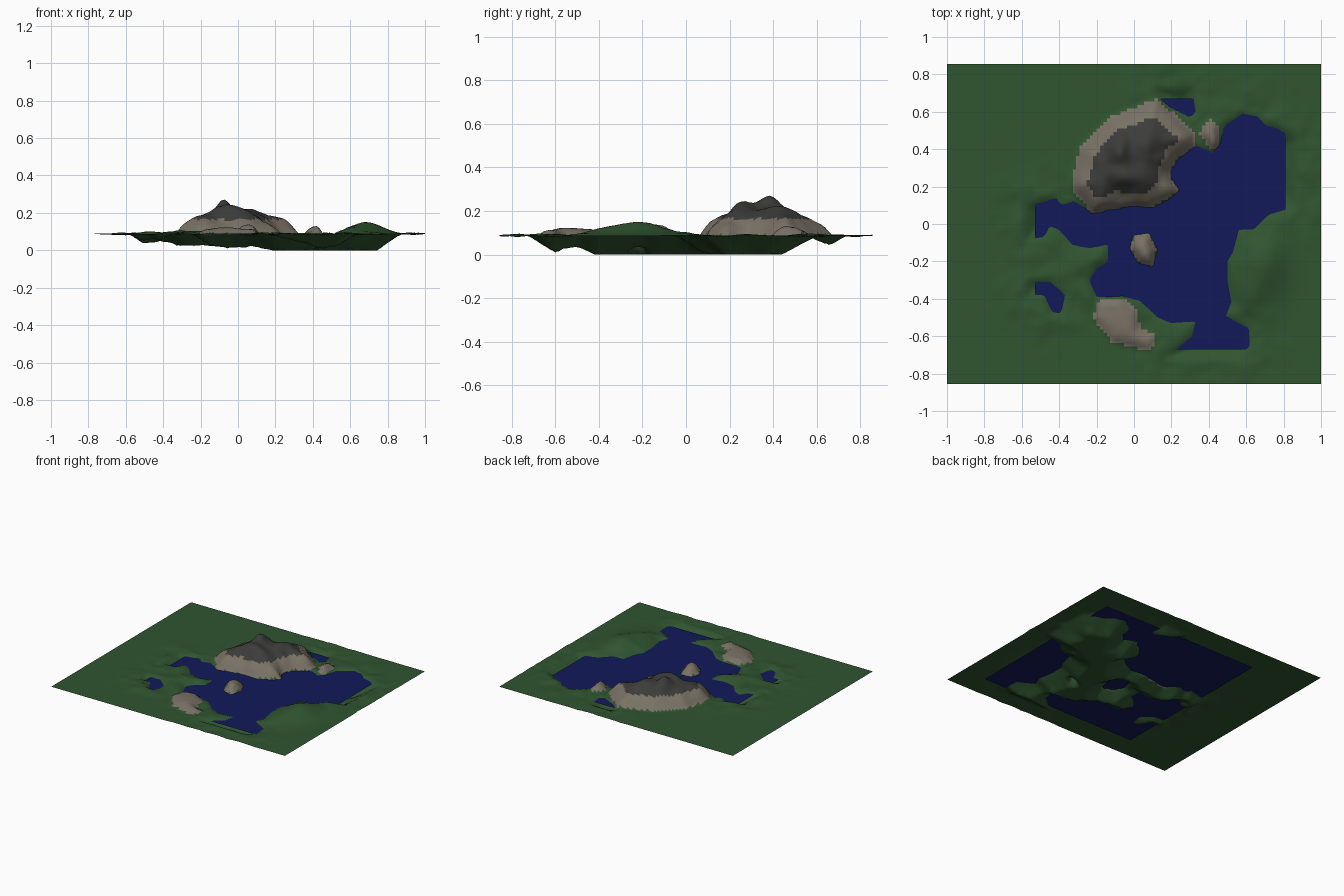
import bpy, bmesh, math
from mathutils import Vector, noise

if "Cube" in bpy.data.objects:
    bpy.data.objects.remove(bpy.data.objects["Cube"])

HX, HY = 1.0, 0.855      # half size of the land
BASE, WATER = 0.086, 0.079
NX, NY = 110, 94

# shore outlines
LAKE = [(-.57,.10), (-.47,.12), (-.42,.14), (-.39,.10), (-.32,.12), (-.22,.06), (-.1,.085), (0,.10), (.1,.085),
        (.2,.14), (.24,.18), (.20,.22), (.19,.28), (.24,.35), (.33,.42), (.42,.38), (.46,.43), (.48,.52),
        (.58,.59), (.66,.57), (.70,.53), (.77,.51), (.86,.45), (.86,.09), (.72,.05), (.64,-.03), (.56,-.03),
        (.53,-.15), (.50,-.2), (.50,-.30), (.52,-.42), (.49,-.49), (.61,-.56), (.62,-.65), (.55,-.71),
        (.18,-.71), (.31,-.60), (.33,-.52), (.2,-.53), (.13,-.5), (.03,-.41), (-.05,-.39), (-.2,-.39),
        (-.24,-.3), (-.2,-.24), (-.14,-.2), (-.14,-.11), (-.24,-.13), (-.33,-.11), (-.4,-.03), (-.45,-.01),
        (-.48,-.07), (-.57,-.08)]
NORTH_POND = [(.12,.72), (.14,.67), (.2,.62), (.30,.57), (.33,.6), (.31,.72)]
WEST_POND = [(-.56,-.31), (-.45,-.31), (-.37,-.38), (-.39,-.48), (-.44,-.47), (-.48,-.38), (-.56,-.38)]
ISLAND = [(0,-.06), (.08,-.05), (.12,-.14), (.10,-.23), (.02,-.2), (-.02,-.13)]
# rocky outlines
MOUNTAIN = [(-.33,.18), (-.33,.25), (-.29,.41), (-.13,.57), (.12,.67), (.26,.55), (.33,.48), (.32,.41), (.22,.34),
            (.19,.28), (.24,.18), (.19,.14), (.08,.09), (-.1,.08), (-.22,.05)]
SOUTH_ROCK = [(-.22,-.5), (-.19,-.41), (-.07,-.39), (.02,-.46), (.03,-.55), (.12,-.6), (.09,-.68), (-.12,-.63)]
EAST_ROCK = [(.35,.48), (.40,.57), (.45,.53), (.46,.42), (.42,.39)]
ROCKS = [(SOUTH_ROCK, .035), (EAST_ROCK, .05), (ISLAND, .05)]


def inside_distance(poly, x, y):
    """Distance to an outline, positive inside it."""
    best, inside = 9.0, False
    for i, (ax, ay) in enumerate(poly):
        bx, by = poly[i - 1]
        ex, ey = bx - ax, by - ay
        t = max(0, min(1, ((x - ax) * ex + (y - ay) * ey) / (ex * ex + ey * ey)))
        best = min(best, math.hypot(x - ax - t * ex, y - ay - t * ey))
        if (ay > y) != (by > y) and x < ax + (y - ay) * ex / ey:
            inside = not inside
    return best if inside else -best


def bump(x, y, cx, cy, rx, ry, h):
    return h * math.exp(-((x - cx) / rx) ** 2 - ((y - cy) / ry) ** 2)


def rough(x, y, scale):
    return noise.fractal(Vector((x * scale, y * scale, 3.1)), 1.0, 2.0, 4)


def height(x, y):
    wet = max(inside_distance(p, x, y) for p in (LAKE, NORTH_POND, WEST_POND))
    wet = min(wet, -inside_distance(ISLAND, x, y))
    if wet > 0:                                   # lake bed and islets
        z = WATER - wet * (0.62 + 0.15 * rough(x, y, 6))
        z += bump(x, y, .37, -.22, .03, .03, .08) + bump(x, y, -.08, -.1, .03, .03, .035)
        return max(0, z)
    near = math.exp(-(wet / .16) ** 2)            # rough ground fades out to the flat rim
    z = WATER + min(-wet * .4, BASE - WATER) + .014 * near * min(1, -wet / .04) * (.3 + rough(x, y, 7))
    z = max(z, WATER + .001)
    shore = min(1, -wet / .08)
    z += shore * (bump(x, y, .69, -.21, .12, .16, .062) + bump(x, y, .62, -.38, .09, .1, .02))
    z += shore * (bump(x, y, -.3, -.24, .12, .1, .015) + bump(x, y, -.19, -.18, .04, .06, .02))
    d = inside_distance(MOUNTAIN, x, y)
    if d > 0:
        z += .135 * (1 - math.exp(-d / .1)) + .012 * min(1, d / .08) * rough(x, y, 9)
        k = min(1, d / .1)
        z += k * (bump(x, y, -.08, .39, .05, .07, .078) + bump(x, y, -.05, .25, .09, .05, .045)
                  + bump(x, y, .07, .4, .06, .08, .032))
    for poly, h in ROCKS:
        d = inside_distance(poly, x, y)
        if d > 0:
            z += h * (1 - math.exp(-d / .03))
    return z


def material(name, color):
    m = bpy.data.materials.new(name)
    m.diffuse_color = (*color, 1)
    m.use_nodes = True
    m.node_tree.nodes["Principled BSDF"].inputs["Base Color"].default_value = m.diffuse_color
    return m


def finish(name, bm, mats):
    me = bpy.data.meshes.new(name)
    bm.to_mesh(me)
    bm.free()
    for m in mats:
        me.materials.append(m)
    ob = bpy.data.objects.new(name, me)
    bpy.context.collection.objects.link(ob)
    return ob


# sculpted ground
bm = bmesh.new()
bmesh.ops.create_grid(bm, x_segments=NX, y_segments=NY, size=1)
for v in bm.verts:
    v.co.y *= HY
    v.co.z = height(v.co.x, v.co.y)
for f in bm.faces:
    f.smooth = True
    c = f.calc_center_median()
    peak = inside_distance(MOUNTAIN, c.x, c.y)
    if peak > .03 and c.z > .165:
        f.material_index = 2
    elif peak > 0 or any(inside_distance(p, c.x, c.y) > 0 for p, h in ROCKS):
        f.material_index = 1
finish("ground", bm, [material("grass", (.03, .09, .03)), material("stone", (.19, .165, .13)),
                      material("dark_rock", (.045, .045, .043))])

# water sheet
bm = bmesh.new()
bm.faces.new([bm.verts.new((x, y, WATER)) for x, y in
              ((-.53, -.67), (.81, -.67), (.81, .67), (-.53, .67))])
finish("water", bm, [material("water_blue", (.006, .01, .1))])
